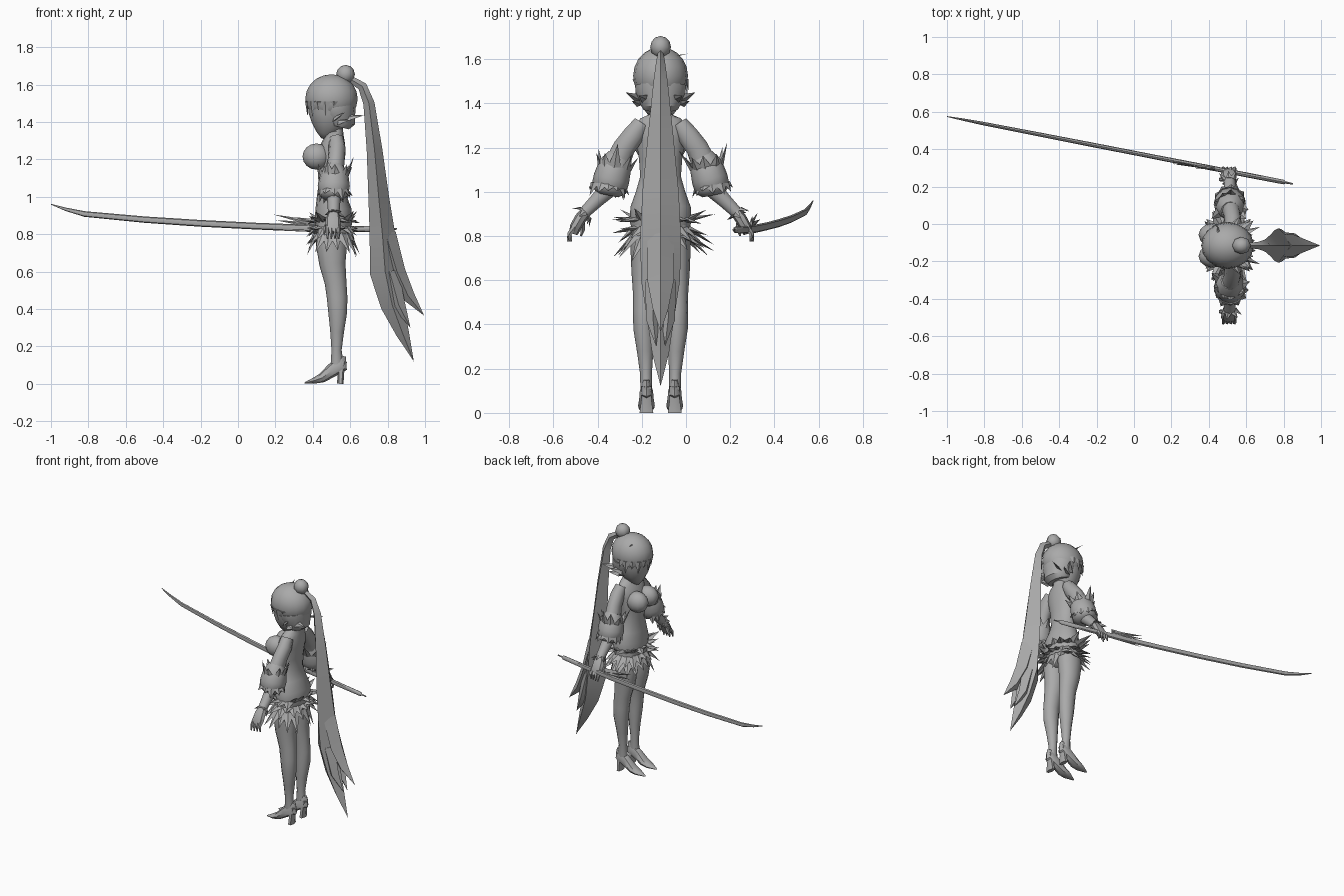
import bpy, bmesh, math, random
from mathutils import Vector

random.seed(4)
CY = -0.115          # the figure's own middle plane
grey = bpy.data.materials.new("plain_grey")
grey.diffuse_color = (0.4, 0.4, 0.4, 1)
X, Y, Z = Vector((1, 0, 0)), Vector((0, 1, 0)), Vector((0, 0, 1))


def finish(name, bm, angle=40):
    bmesh.ops.remove_doubles(bm, verts=bm.verts, dist=0.0004)
    bmesh.ops.recalc_face_normals(bm, faces=bm.faces)
    me = bpy.data.meshes.new(name)
    bm.to_mesh(me)
    bm.free()
    me.materials.append(grey)
    ob = bpy.data.objects.new(name, me)
    bpy.context.collection.objects.link(ob)
    bpy.ops.object.select_all(action='DESELECT')
    ob.select_set(True)
    bpy.context.view_layer.objects.active = ob
    bpy.ops.object.shade_smooth_by_angle(angle=math.radians(angle))
    return ob


def tube(name, pts, n=12, ref=X, cy=CY, angle=40):
    """Loft of elliptical rings (x, y, z, radius along ref, other radius)."""
    bm = bmesh.new()
    P = [Vector((p[0], p[1] + cy, p[2])) for p in pts]
    rings = []
    for i, p in enumerate(pts):
        d = (P[min(i + 1, len(P) - 1)] - P[max(i - 1, 0)]).normalized()
        u = (ref - d * ref.dot(d)).normalized()
        v = d.cross(u)
        rings.append([bm.verts.new(P[i] + u * p[3] * math.cos(t) + v * p[4] * math.sin(t))
                      for t in (2 * math.pi * k / n for k in range(n))])
    for a, b in zip(rings, rings[1:]):
        for k in range(n):
            bm.faces.new((a[k], a[(k + 1) % n], b[(k + 1) % n], b[k]))
    bm.faces.new(rings[0])
    bm.faces.new(rings[-1])
    return finish(name, bm, angle)


def ball(name, c, r, seg=16, rings=10):
    bm = bmesh.new()
    bmesh.ops.create_uvsphere(bm, u_segments=seg, v_segments=rings, radius=1)
    for v in bm.verts:
        v.co = Vector((c[0] + v.co.x * r[0], c[1] + CY + v.co.y * r[1], c[2] + v.co.z * r[2]))
    return finish(name, bm, 60)


def spikes(name, items, cy=CY):
    """Flattened four-sided points, each (base, tip, half width, facing)."""
    bm = bmesh.new()
    off = Vector((0, cy, 0))
    for base, tip, w, face in items:
        b, t, face = Vector(base) + off, Vector(tip) + off, Vector(face)
        d = (t - b).normalized()
        u = d.cross(face).normalized()
        v = d.cross(u)
        ring = [bm.verts.new(b + o) for o in (u * w, v * w * .35, -u * w, -v * w * .35)]
        top = bm.verts.new(t)
        for k in range(4):
            bm.faces.new((ring[k], ring[(k + 1) % 4], top))
        bm.faces.new(ring)
    return finish(name, bm, 25)


def fur(c, axis, ra, rb, n, along, out, w):
    """Ring of points around an axis, with random reach along it and outward."""
    c, d = Vector(c), Vector(axis).normalized()
    u = (X - d * X.dot(d)).normalized()
    v = d.cross(u)
    res = []
    for k in range(n):
        t = 2 * math.pi * (k + random.uniform(-.2, .2)) / n
        r = u * math.cos(t) * ra + v * math.sin(t) * rb
        rn = r.normalized()
        b = c + r * .9
        res.append((b, b + d * random.uniform(*along) + rn * random.uniform(*out), w, rn + d * .3))
    return res


# Torso and neck
tube("torso", [(.50, 0, .75, .05, .06), (.505, 0, .79, .085, .115), (.51, 0, .86, .10, .138),
               (.51, 0, .93, .097, .137), (.50, 0, 1.0, .08, .112), (.497, 0, 1.07, .066, .092),
               (.495, 0, 1.15, .07, .098), (.50, 0, 1.24, .075, .112), (.515, 0, 1.30, .058, .118),
               (.52, 0, 1.333, .045, .09), (.52, 0, 1.35, .042, .05), (.515, 0, 1.43, .042, .046)], 16, angle=60)

# Head, hair cap and bun
tube("face", [(.455, 0, 1.31, .012, .012), (.465, 0, 1.335, .05, .045), (.478, 0, 1.38, .085, .08),
              (.485, 0, 1.44, .108, .104), (.49, 0, 1.52, .115, .112)], 14, angle=60)
ball("hair_cap", (.50, 0, 1.525), (.14, .124, .13))
ball("hair_bun", (.575, 0, 1.655), (.05, .047, .05), 8, 6)
tube("nape_hair", [(.535, 0, 1.375, .06, .08), (.54, 0, 1.395, .085, .092), (.54, 0, 1.42, .085, .10),
                   (.535, 0, 1.445, .095, .115), (.53, 0, 1.48, .10, .118)], 14)
fringe = []
for k in range(11):
    t = math.radians(-95 + 19 * k)
    rim = Vector((.50 - .132 * math.cos(t), .118 * math.sin(t), 1.51))
    tip = Vector((.50 - .128 * math.cos(t), .116 * math.sin(t) + .01, 1.46 - .035 * (k % 2)))
    fringe.append((rim, tip, .026, (-math.cos(t), math.sin(t), 0)))
for s in (1, -1):   # swept side locks
    fringe += [((.52, s * .09, 1.42), (.57, s * .158, 1.45), .03, (0, s, 1)),
               ((.54, s * .09, 1.40), (.60, s * .13, 1.41), .025, (0, s, 1)),
               ((.57, s * .06, 1.42), (.675, s * .10, 1.435), .03, (0, s, 1))]
fringe.append(((.46, .04, 1.61), (.44, .125, 1.625), .012, (0, 0, 1)))
spikes("fringe_and_locks", fringe)

# Long ponytail of pointed locks
tube("ponytail", [(.60, 0, 1.63, .018, .012), (.665, 0, 1.59, .025, .02), (.70, 0, 1.5, .03, .032),
                  (.73, 0, 1.25, .042, .058), (.752, 0, 1.0, .055, .082), (.772, 0, .8, .068, .092),
                  (.787, 0, .6, .083, .088), (.825, 0, .42, .062, .06), (.88, 0, .27, .035, .038),
                  (.94, 0, .12, 0, 0)], 4, angle=35)
tube("ponytail_back_lock", [(.79, 0, .8, .055, .06), (.85, 0, .6, .045, .06), (.91, 0, .47, .035, .035),
                            (.995, 0, .365, 0, 0)], 4, angle=35)

skirt = []
for s in (1, -1):
    tube("ponytail_side_lock", [(.81, s * .03, .6, .05, .04), (.86, s * .035, .42, .035, .03),
                                (.922, s * .02, .30, 0, 0)], 4, angle=35)
    ball("bust", (.42, s * .057, 1.215), (.075, .062, .07), 12, 8)

    # Leg, shoe and heel
    tube("leg", [(.505, s * .068, .86, .08, .066), (.50, s * .07, .74, .083, .066), (.505, s * .072, .64, .07, .06),
                 (.522, s * .075, .54, .058, .05), (.53, s * .078, .46, .055, .047), (.533, s * .077, .38, .05, .046),
                 (.53, s * .07, .28, .037, .037), (.527, s * .066, .18, .027, .027), (.53, s * .065, .10, .035, .026)],
         12, angle=60)
    tube("shoe", [(.555, s * .064, .15, .022, .012), (.545, s * .064, .10, .045, .03), (.50, s * .064, .07, .036, .032),
                  (.45, s * .064, .032, .026, .038), (.41, s * .064, .018, .017, .034), (.355, s * .064, .004, .003, .006)],
         8, ref=Z)
    tube("heel", [(.555, s * .064, .12, .028, .026), (.55, s * .064, .06, .018, .026),
                  (.547, s * .064, 0, .017, .036)], 6)

    # Upper arm, puffed sleeve, forearm
    tube("upper_arm", [(.525, s * .085, 1.31, .04, .04), (.53, s * .12, 1.26, .045, .05),
                       (.525, s * .165, 1.20, .045, .053), (.515, s * .20, 1.12, .05, .06)], 10, angle=60)
    tube("sleeve", [(.515, s * .185, 1.16, .05, .055), (.515, s * .205, 1.12, .075, .075),
                    (.512, s * .222, 1.06, .086, .082), (.512, s * .235, 1.01, .078, .08),
                    (.512, s * .24, .985, .05, .05)], 12, angle=50)
    tube("forearm", [(.512, s * .23, 1.02, .04, .045), (.512, s * .29, .96, .034, .034),
                     (.512, s * .345, .905, .03, .028)], 10, angle=60)
    spikes("sleeve_fur", fur((.513, s * .207, 1.11), (0, -s * .15, 1), .075, .075, 9, (.05, .11), (.02, .05), .03)
           + fur((.512, s * .235, 1.03), (0, s * .15, -1), .08, .08, 12, (.015, .06), (.01, .03), .03)
           + fur((.512, s * .34, .905), (0, s * .6, -.6), .035, .035, 7, (-.02, .04), (.015, .035), .018))

    # Hand with fingers
    tube("hand", [(.512, s * .335, .915, .028, .024), (.508, s * .362, .88, .04, .027),
                  (.508, s * .385, .84, .043, .026), (.508, s * .395, .81, .03, .02)], 8)
    for k in range(4):
        x = .478 + .02 * k
        tube("finger", [(x, s * .385, .845, .011, .014), (x, s * .412, .81, .010, .011),
                        (x, s * (.42 - .005 * k), .775, .004, .004)], 5)
    tube("thumb", [(.485, s * .355, .87, .013, .013), (.462, s * .352, .83, .011, .011),
                   (.46, s * .36, .80, .004, .004)], 5)

# Ragged fur around the hips, longest at the sides
for row, (z, n) in enumerate(((.875, 18), (.835, 20), (.80, 18))):
    for k in range(n):
        t = 2 * math.pi * (k + row * .5) / n
        c, q = math.cos(t), math.sin(t)
        reach = random.uniform(.03, .055) + random.uniform(.03, .085) * q * q
        base = Vector((.505 + .092 * c, .125 * q, z))
        rise = random.uniform(-.02, .06) - .055 * row
        skirt.append((base, base + Vector((c * reach, q * reach, rise)), .036, (c * .3, q * .3, 1)))
spikes("hip_fur", skirt)

# Curved sword held in one hand, with tufts by the grip
def sword_y(x):
    return .575 - .195 * (x + 1)

tube("sword", [(x, sword_y(x), z, a, b) for x, z, a, b in (
    (-1, .96, .002, .002), (-.92, .933, .009, .006), (-.82, .908, .015, .009), (-.5, .878, .017, .011),
    (-.2, .858, .018, .012), (.1, .843, .018, .012), (.37, .832, .019, .013), (.6, .828, .016, .013),
    (.8, .828, .015, .012), (.81, .828, .006, .006), (.85, .828, .004, .004))], 8, ref=Z, cy=0)
spikes("sword_tufts", [((.43, .295, .83 + .008 * k), (x, y, z), .018, Y) for k, (x, y, z) in enumerate(
    ((.21, .32, .82), (.26, .335, .845), (.20, .335, .875), (.19, .325, .905), (.31, .30, .89)))], cy=0)
